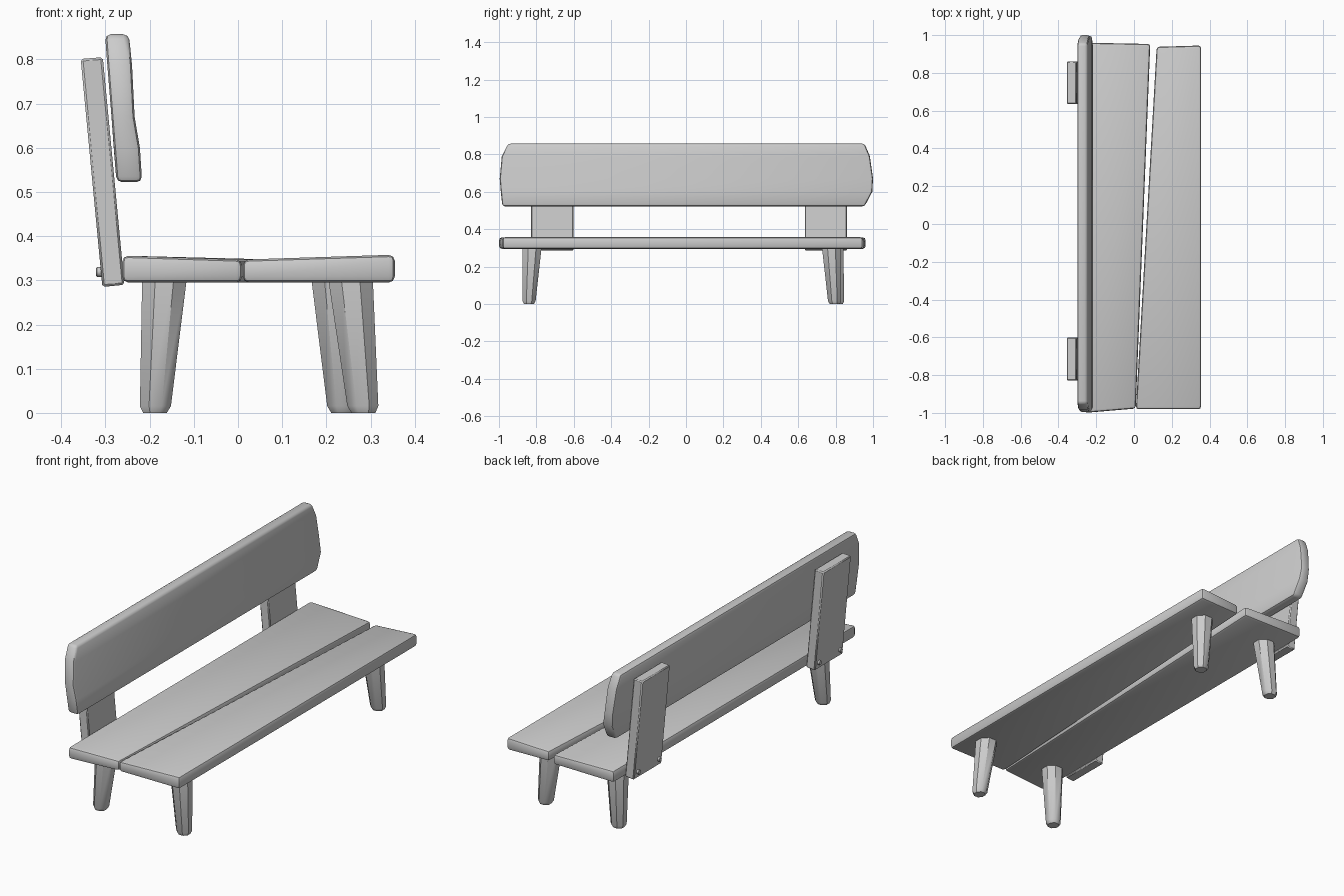
import bpy
import bmesh
from math import cos, sin, pi, radians
from mathutils import Matrix, Vector

cube = bpy.data.objects.get("Cube")
if cube:
    bpy.data.objects.remove(cube, do_unlink=True)


def finish(name, bm, bevel=0.0, segments=2):
    """Round the sharp edges, then turn the bmesh into a smooth object."""
    bmesh.ops.recalc_face_normals(bm, faces=bm.faces)
    if bevel:
        sharp = [e for e in bm.edges if e.calc_face_angle(0) > radians(40)]
        bmesh.ops.bevel(bm, geom=sharp, offset=bevel, segments=segments,
                        profile=0.5, affect='EDGES', clamp_overlap=True)
    mesh = bpy.data.meshes.new(name)
    bm.to_mesh(mesh)
    bm.free()
    obj = bpy.data.objects.new(name, mesh)
    bpy.context.collection.objects.link(obj)
    bpy.ops.object.select_all(action='DESELECT')
    obj.select_set(True)
    bpy.context.view_layer.objects.active = obj
    bpy.ops.object.shade_smooth_by_angle(angle=radians(40))
    return obj


def loft(name, rings, bevel=0.0, segments=2):
    """Skin a closed solid through a stack of equal rings of points."""
    bm = bmesh.new()
    loops = [[bm.verts.new(p) for p in ring] for ring in rings]
    n = len(loops[0])
    for low, high in zip(loops, loops[1:]):
        for i in range(n):
            j = (i + 1) % n
            bm.faces.new((low[i], low[j], high[j], high[i]))
    bm.faces.new(loops[0][::-1])
    bm.faces.new(loops[-1])
    return finish(name, bm, bevel, segments)


# Seat planks: corner outline with the top height at each corner
def plank(name, corners):
    loft(name, [[(x, y, 0.295) for x, y, z in corners], corners], 0.014)


plank("seat_plank_rear", [(-0.262, -1.0, 0.356), (0.009, -0.977, 0.347),
                          (0.086, 0.953, 0.347), (-0.262, 0.96, 0.356)])
plank("seat_plank_front", [(0.01, -0.98, 0.347), (0.355, -0.98, 0.358),
                           (0.355, 0.945, 0.358), (0.12, 0.938, 0.347)])

# Backrest board: rows of height, two ends, back and front
rows = [(0.522, -0.982, 0.955, -0.275, -0.217),
        (0.60, -0.99, 0.996, -0.281, -0.222),
        (0.67, -0.996, 1.0, -0.287, -0.234),
        (0.79, -0.985, 0.983, -0.296, -0.24),
        (0.857, -0.95, 0.955, -0.301, -0.247)]
loft("backrest_board", [[(xb, y0, z), (xf, y0, z), (xf, y1, z), (xb, y1, z)]
                        for z, y0, y1, xb, xf in rows], 0.013)

# Leaning back supports, each held by two bolts
for side, y in (("right", -0.715), ("left", 0.748)):
    w = 0.113
    loft("back_support_" + side,
         [[(-0.307, y - w, 0.285), (-0.257, y - w, 0.29),
           (-0.257, y + w, 0.29), (-0.307, y + w, 0.285)],
          [(-0.356, y - w, 0.801), (-0.306, y - w, 0.805),
           (-0.306, y + w, 0.805), (-0.356, y + w, 0.801)]], 0.005, 1)
    for label, dy in (("a", -0.085), ("b", 0.085)):
        bm = bmesh.new()
        turn = Matrix.Translation((-0.308, y + dy, 0.319)) @ Matrix.Rotation(pi / 2, 4, 'Y')
        bmesh.ops.create_cone(bm, cap_ends=True, segments=12, radius1=0.011,
                              radius2=0.011, depth=0.026, matrix=turn)
        finish(f"bolt_{side}_{label}", bm, 0.002, 1)


# Tapered, splayed eight-sided legs with a chamfered foot
def leg(name, foot, top):
    foot, top = Vector((*foot, 0.0)), Vector((*top, 0.31))
    rings = []
    for t, r in ((0, 0.029), (0.05, 0.038), (1, 0.055)):
        c = foot.lerp(top, t)
        rings.append([(c.x + r * cos((i + 0.5) * pi / 4),
                       c.y + r * sin((i + 0.5) * pi / 4), c.z) for i in range(8)])
    loft(name, rings)


leg("rear_leg_right", (-0.188, -0.84), (-0.166, -0.822))
leg("rear_leg_left", (-0.188, 0.812), (-0.166, 0.79))
leg("front_leg_right", (0.284, -0.84), (0.254, -0.822))
leg("front_leg_left", (0.238, 0.795), (0.216, 0.777))
